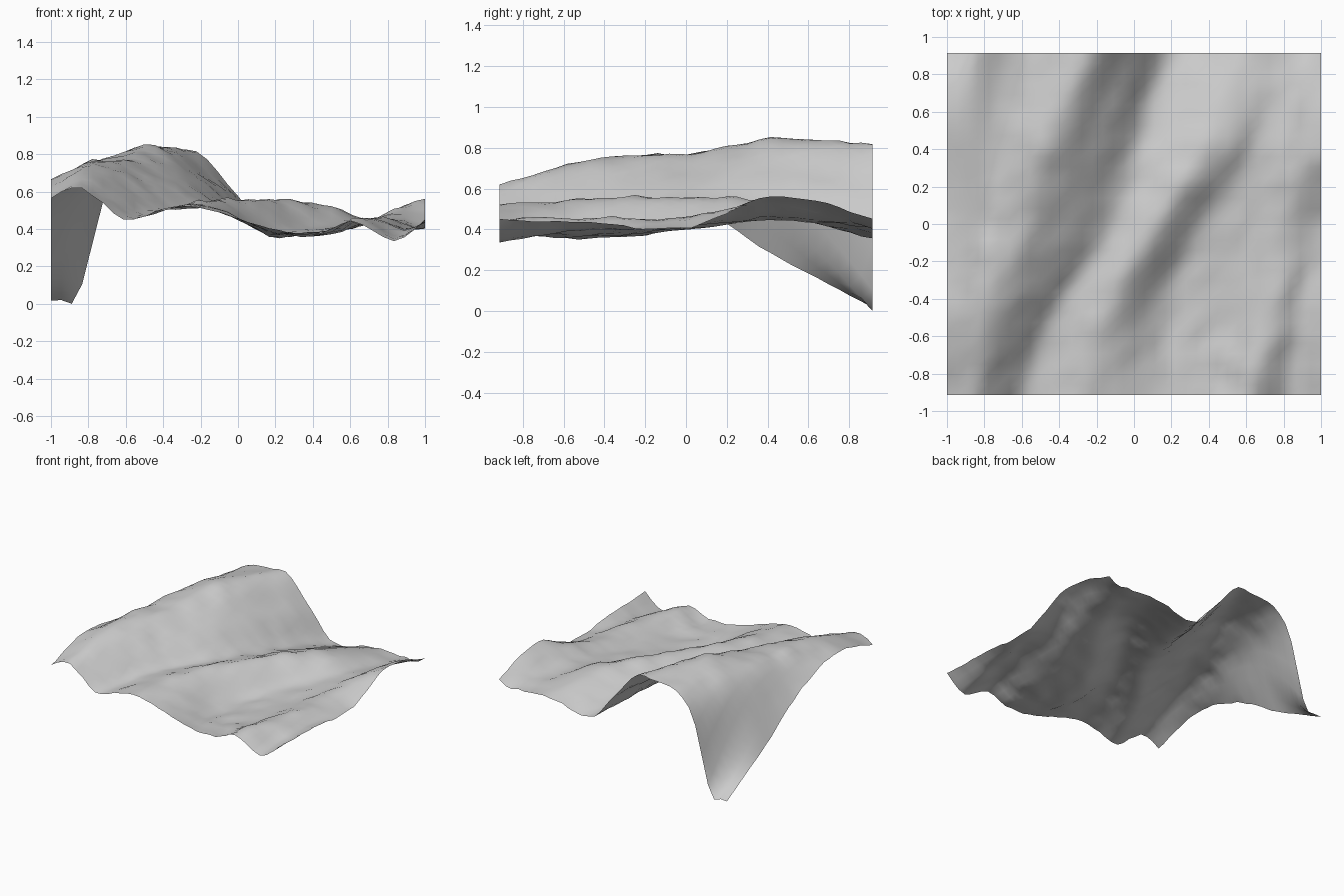
import bpy
import bmesh
import math
from mathutils import Vector, noise

if "Cube" in bpy.data.objects:
    bpy.data.objects.remove(bpy.data.objects["Cube"], do_unlink=True)

HALF_X, HALF_Y = 1.0, 0.915
COLUMNS, ROWS = 36, 33

# Ridge and valley lines, each followed from front to back: (x values, heights)
left_border = ((-1, -1, -1, -1, -1), (.56, .67, .54, .26, .02))
gully = ((-.94, -.92, -.9, -.9, -.89), (.6, .7, .65, .44, .01))
gully_wall = ((-.9, -.85, -.8, -.74, -.68), (.615, .735, .74, .74, .64))
shoulder = ((-.87, -.81, -.72, -.6, -.52), (.62, .745, .77, .81, .79))
main_crest = ((-.85, -.74, -.6, -.48, -.25), (.615, .73, .77, .845, .815))
main_slope = ((-.71, -.55, -.32, -.18, 0), (.53, .61, .64, .66, .575))
first_valley = ((-.6, -.4, -.09, .06, .2), (.45, .5, .51, .46, .36))
second_crest = ((-.3, -.15, .1, .42, .62), (.52, .55, .56, .53, .425))
second_valley = ((.3, .2, .4, .7, .8), (.38, .36, .4, .45, .41))
valley_rim = ((.42, .52, .62, .8, .86), (.375, .38, .415, .46, .41))
third_crest = ((.62, .74, .82, .9, .92), (.45, .46, .46, .53, .41))
last_dip = ((.83, .9, .95, .97, .97), (.34, .4, .42, .56, .43))
right_border = ((1, 1, 1, 1, 1), (.44, .43, .41, .57, .45))
LINES = (left_border, gully, gully_wall, shoulder, main_crest, main_slope,
         first_valley, second_crest, second_valley, valley_rim, third_crest,
         last_dip, right_border)


def along(values, t):
    """Smooth curve through evenly spaced values, t from 0 to 1."""
    last = len(values) - 1
    i = min(int(t * last), last - 1)
    f = t * last - i
    b, c = values[i], values[i + 1]
    a = values[i - 1] if i > 0 else 2 * b - c
    d = values[i + 2] if i + 2 <= last else 2 * c - b
    m, n = (c - a) / 2, (d - b) / 2
    return b + f * (m + f * (3 * (c - b) - 2 * m - n + f * (2 * (b - c) + m + n)))


def tangents(points):
    """Slopes at the points that never overshoot a crest or a valley."""
    steps = [(zb - za) / max(xb - xa, 0.01)
             for (xa, za), (xb, zb) in zip(points, points[1:])]
    inner = [2 * p * q / (p + q) if p * q > 0 else 0
             for p, q in zip(steps, steps[1:])]
    return [steps[0]] + inner + [steps[-1]]


def across(points, slopes, x):
    """Height at x on the smooth profile through the points."""
    for i in range(len(points) - 1):
        (xa, za), (xb, zb) = points[i], points[i + 1]
        if x <= xb or i == len(points) - 2:
            w = max(xb - xa, 0.01)
            f = min(1, max(0, (x - xa) / w))
            m, n = slopes[i] * w, slopes[i + 1] * w
            rise = zb - za
            return za + f * (m + f * (3 * rise - 2 * m - n + f * (m + n - 2 * rise)))


def roughness(x, y):
    """Small bumps stretched along the run of the ridges."""
    u, v = x * 0.9 - y * 0.4, x * 0.4 + y * 0.9
    broad = noise.noise(Vector((u * 5, v * 3, 1)))
    fine = noise.noise(Vector((u * 11, v * 8, 7)))
    return 0.008 * broad + 0.018 * fine


# Terrain sheet
bm = bmesh.new()
grid = []
for r in range(ROWS + 1):
    t = r / ROWS
    y = (2 * t - 1) * HALF_Y
    profile = [(along(xs, t), along(zs, t)) for xs, zs in LINES]
    slopes = tangents(profile)
    row = []
    for c in range(COLUMNS + 1):
        x = (2 * c / COLUMNS - 1) * HALF_X
        z = across(profile, slopes, x) + roughness(x, y)
        row.append(bm.verts.new((x, y, max(z, 0))))
    grid.append(row)
for r in range(ROWS):
    for c in range(COLUMNS):
        bm.faces.new((grid[r][c], grid[r][c + 1],
                      grid[r + 1][c + 1], grid[r + 1][c]))

# Rest the low corner on the ground
low_corner = min(bm.verts, key=lambda v: v.co.z)
low_corner.co.z = 0

mesh = bpy.data.meshes.new("terrain")
bm.to_mesh(mesh)
bm.free()
terrain = bpy.data.objects.new("terrain", mesh)
bpy.context.collection.objects.link(terrain)

# Plain grey surface
grey = bpy.data.materials.new("light grey")
grey.use_nodes = True
colour = (0.6, 0.6, 0.6, 1)
grey.diffuse_color = colour
grey.node_tree.nodes["Principled BSDF"].inputs["Base Color"].default_value = colour
mesh.materials.append(grey)

bpy.context.view_layer.objects.active = terrain
terrain.select_set(True)
bpy.ops.object.shade_smooth_by_angle(angle=math.radians(60))
